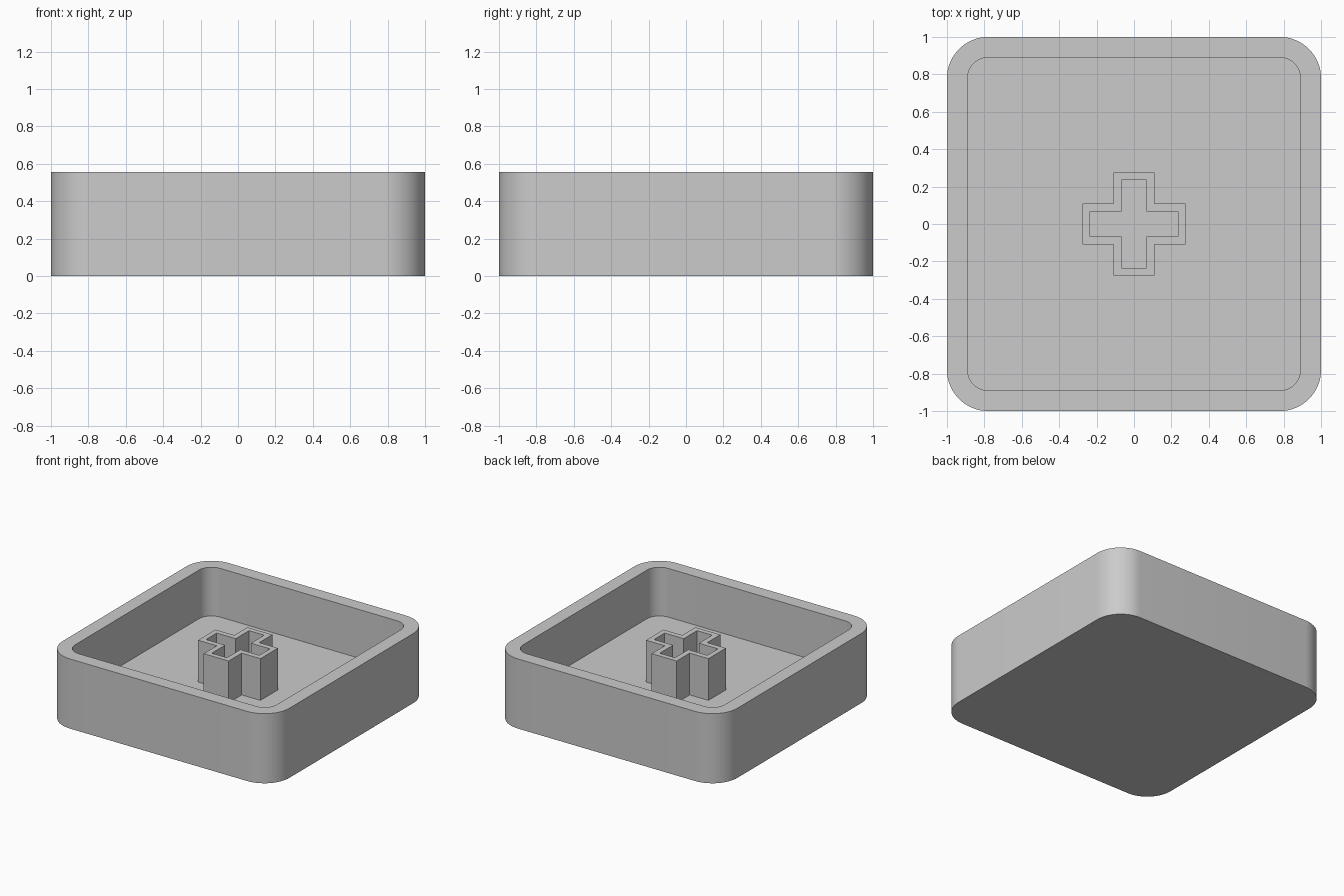
import bpy, bmesh, math

cube = bpy.data.objects.get("Cube")
if cube:
    bpy.data.objects.remove(cube, do_unlink=True)

HEIGHT, FLOOR, STEM_TOP = 0.555, 0.167, 0.5

grey = bpy.data.materials.new("light grey plastic")
grey.use_nodes = True
colour = (0.6, 0.6, 0.6, 1)
grey.diffuse_color = colour
grey.node_tree.nodes["Principled BSDF"].inputs["Base Color"].default_value = colour


def rounded_square(half, radius, steps=16):
    """Outline of a square with rounded corners, anticlockwise."""
    points = []
    for corner in range(4):
        mid = math.pi / 4 + corner * math.pi / 2
        cx = math.copysign(half - radius, math.cos(mid))
        cy = math.copysign(half - radius, math.sin(mid))
        for i in range(steps + 1):
            a = (corner + i / steps) * math.pi / 2
            points.append((cx + radius * math.cos(a), cy + radius * math.sin(a)))
    return points


def cross(reach, half_width):
    """Outline of a plus shape, anticlockwise."""
    r, w = reach, half_width
    arm = [(r, -w), (r, w), (w, w)]
    points = []
    for _ in range(4):
        points += arm
        arm = [(-y, x) for x, y in arm]
    return points


def build(name, rings, cap_start=False, cap_end=False):
    """Join a series of (outline, z) rings with quads, capping on request."""
    bm = bmesh.new()
    loops = [[bm.verts.new((x, y, z)) for x, y in outline] for outline, z in rings]
    for a, b in zip(loops, loops[1:]):
        for i in range(len(a)):
            j = (i + 1) % len(a)
            bm.faces.new((a[i], a[j], b[j], b[i]))
    if cap_start:
        bm.faces.new(loops[0][::-1])
    if cap_end:
        bm.faces.new(loops[-1])
    mesh = bpy.data.meshes.new(name)
    bm.to_mesh(mesh)
    bm.free()
    mesh.materials.append(grey)
    obj = bpy.data.objects.new(name, mesh)
    bpy.context.collection.objects.link(obj)
    bpy.ops.object.select_all(action="DESELECT")
    obj.select_set(True)
    bpy.context.view_layer.objects.active = obj
    bpy.ops.object.shade_smooth_by_angle(angle=math.radians(30))
    return obj


# Open shell: outer wall, flat rim, inner wall and floor
outer = rounded_square(1, 0.22)
inner = rounded_square(0.89, 0.11)
build("shell", [(outer, 0), (outer, HEIGHT), (inner, HEIGHT), (inner, FLOOR)],
      cap_start=True, cap_end=True)

# Hollow plus-shaped socket standing on the floor
socket, slot = cross(0.275, 0.11), cross(0.235, 0.067)
build("socket", [(socket, FLOOR), (socket, STEM_TOP), (slot, STEM_TOP), (slot, FLOOR)])
